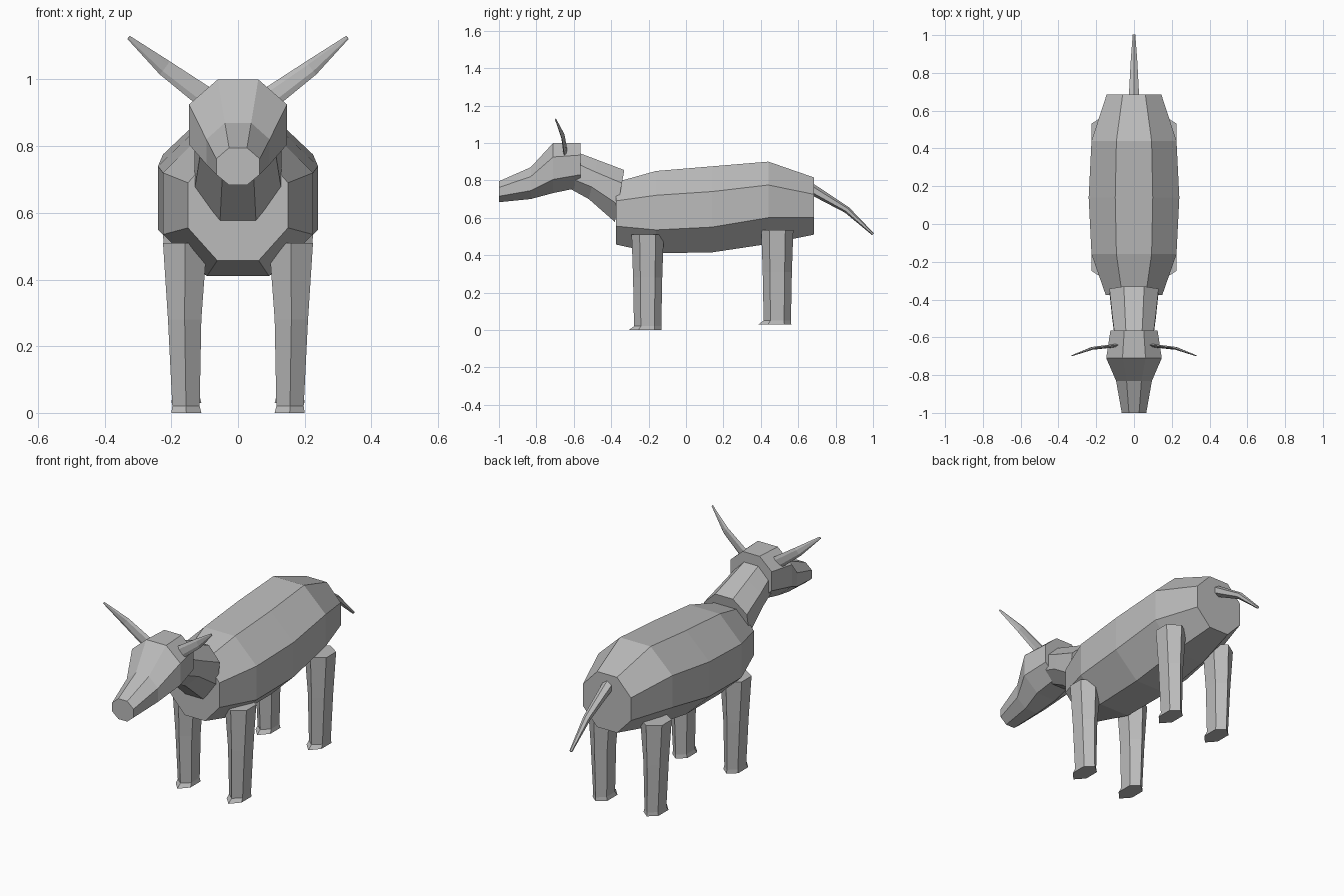
import bpy, bmesh, math
from mathutils import Vector

cube = bpy.data.objects.get("Cube")
if cube:
    bpy.data.objects.remove(cube, do_unlink=True)

grey = bpy.data.materials.new("plain grey")
grey.use_nodes = True
grey.diffuse_color = (0.5, 0.5, 0.5, 1)
grey.node_tree.nodes["Principled BSDF"].inputs["Base Color"].default_value = (0.5, 0.5, 0.5, 1)


def loft(name, rings):
    """Skin a list of equal-sized point rings and cap both ends, flat shaded."""
    bm = bmesh.new()
    loops = [[bm.verts.new(p) for p in ring] for ring in rings]
    n = len(loops[0])
    for a, b in zip(loops, loops[1:]):
        for i in range(n):
            j = (i + 1) % n
            bm.faces.new((a[i], a[j], b[j], b[i]))
    bm.faces.new(loops[0])
    bm.faces.new(loops[-1])
    bmesh.ops.recalc_face_normals(bm, faces=bm.faces)
    mesh = bpy.data.meshes.new(name)
    bm.to_mesh(mesh)
    bm.free()
    mesh.materials.append(grey)
    obj = bpy.data.objects.new(name, mesh)
    bpy.context.collection.objects.link(obj)
    return obj


def octagon(y, half, top, upper, lower, bottom, lean=0):
    """Eight-sided section across y; lean shifts the bottom relative to the top."""
    flat = half * 0.414
    side = [(flat, top), (half, upper), (half, lower), (flat, bottom)]
    points = side + [(-x, z) for x, z in reversed(side)]
    return [(x, y + lean * (top - z) / (top - bottom), z) for x, z in points]


def tube(name, path, sides=6):
    """Tapered tube; path holds (centre, radius in the bend plane, radius across it)."""
    centres = [Vector(c) for c, _, _ in path]
    # the flat direction is square to the overall bend plane
    flat = (centres[-1] - centres[0]).cross(Vector((0, 0, 1))).normalized()
    rings = []
    for i, (_, tall, wide) in enumerate(path):
        along = centres[min(i + 1, len(path) - 1)] - centres[max(i - 1, 0)]
        up = flat.cross(along).normalized()
        rings.append([centres[i] + up * tall * math.cos(t) + flat * wide * math.sin(t)
                      for t in (math.tau * k / sides for k in range(sides))])
    return loft(name, rings)


# Barrel-shaped body
loft("body", [octagon(*r) for r in (
    (-0.375, 0.15, 0.79, 0.69, 0.555, 0.457),
    (-0.16, 0.225, 0.85, 0.72, 0.535, 0.41),
    (0.14, 0.24, 0.875, 0.74, 0.55, 0.415),
    (0.44, 0.225, 0.90, 0.775, 0.60, 0.46),
    (0.685, 0.145, 0.815, 0.725, 0.60, 0.51))])

# Neck rising from the shoulders into the head
loft("neck", [octagon(*r) for r in (
    (-0.33, 0.13, 0.855, 0.785, 0.67, 0.577, -0.05),
    (-0.47, 0.115, 0.908, 0.845, 0.765, 0.70, -0.05),
    (-0.60, 0.10, 0.957, 0.90, 0.81, 0.755, -0.02))])

# Head tapering to the muzzle
loft("head", [octagon(*r) for r in (
    (-1.0, 0.065, 0.795, 0.762, 0.715, 0.683),
    (-0.83, 0.095, 0.87, 0.82, 0.745, 0.70),
    (-0.71, 0.147, 1.0, 0.925, 0.805, 0.732),
    (-0.565, 0.125, 1.0, 0.935, 0.83, 0.762))])

# Tail drooping backwards
tube("tail", [((0, 0.66, 0.76), 0.03, 0.032),
              ((0, 0.86, 0.642), 0.018, 0.02),
              ((0, 1.0, 0.512), 0.007, 0.008)])


def leg_ring(x, y, z, rx, ry, toe=0):
    """Six-sided section with one corner facing forward."""
    ring = []
    for k in range(6):
        t = math.tau * k / 6
        forward = math.cos(t)
        ring.append((x + rx * math.sin(t) / 0.866,
                     y - ry * forward - toe * max(forward, 0), z))
    return ring


for label, s in (("left", 1), ("right", -1)):
    # Flattened curved horns
    tube(label + "_horn", [((s * 0.09, -0.643, 0.94), 0.034, 0.009),
                           ((s * 0.22, -0.658, 1.035), 0.025, 0.008),
                           ((s * 0.328, -0.697, 1.126), 0.006, 0.003)])
    # Legs with a small flared hoof
    for place, y, base, top in (("front", -0.205, 0, 0.51), ("hind", 0.488, 0.03, 0.535)):
        loft(f"{label}_{place}_leg", [
            leg_ring(s * 0.155, y, base, 0.045, 0.075, 0.025),
            leg_ring(s * 0.156, y, base + 0.02, 0.041, 0.073),
            leg_ring(s * 0.16, y, base + 0.28, 0.05, 0.078),
            leg_ring(s * 0.159, y, top, 0.066, 0.086)])
